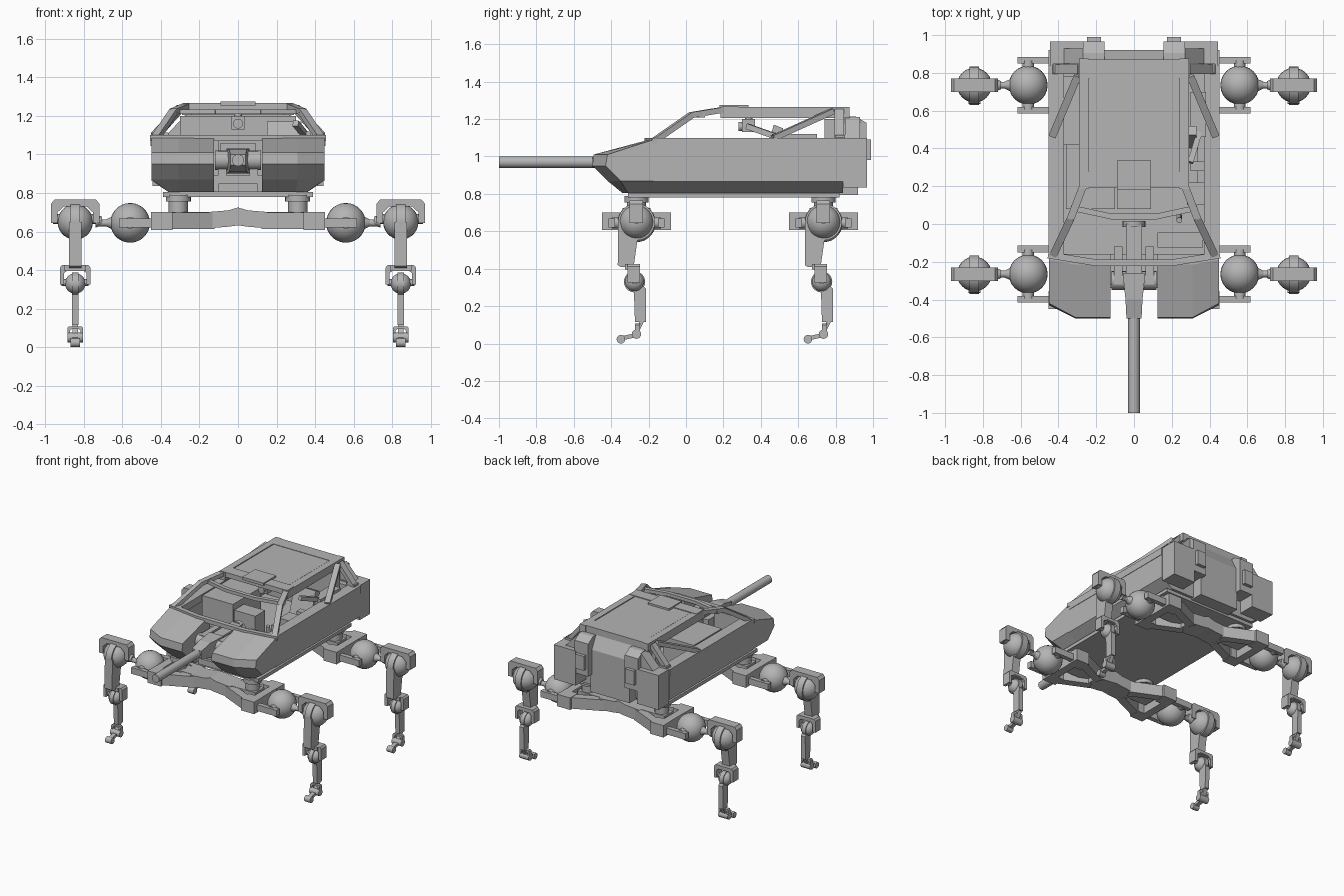
import bpy, bmesh, math
from mathutils import Vector

if "Cube" in bpy.data.objects:
    bpy.data.objects.remove(bpy.data.objects["Cube"])

mat = bpy.data.materials.new("plain grey")
mat.diffuse_color = (0.46, 0.46, 0.46, 1)
mat.use_nodes = True
mat.node_tree.nodes["Principled BSDF"].inputs["Base Color"].default_value = mat.diffuse_color

def finish(name, bm, smooth=False):
    bmesh.ops.recalc_face_normals(bm, faces=bm.faces[:])
    me = bpy.data.meshes.new(name)
    bm.to_mesh(me)
    bm.free()
    if smooth:
        me.shade_smooth()
        me.set_sharp_from_angle(angle=math.radians(35))
    me.materials.append(mat)
    ob = bpy.data.objects.new(name, me)
    bpy.context.collection.objects.link(ob)
    return ob

def loft(name, rings):
    bm = bmesh.new()
    vs = [[bm.verts.new(p) for p in r] for r in rings]
    n = len(vs[0])
    for a, b in zip(vs, vs[1:]):
        for i in range(n):
            bm.faces.new((a[i], a[(i + 1) % n], b[(i + 1) % n], b[i]))
    bm.faces.new(vs[0][::-1])
    bm.faces.new(vs[-1])
    return finish(name, bm)

def prism(name, pts, axis, a, b):
    put = {'x': lambda u, v, w: (w, u, v), 'y': lambda u, v, w: (u, w, v), 'z': lambda u, v, w: (u, v, w)}[axis]
    return loft(name, [[put(u, v, w) for u, v in pts] for w in (a, b)])

def box(name, x0, x1, y0, y1, z0, z1):
    return prism(name, [(x0, y0), (x1, y0), (x1, y1), (x0, y1)], 'z', z0, z1)

def beam(name, pts, w, h):
    # rectangular bars along a path
    for p, q in zip(pts, pts[1:]):
        p, q = Vector(p), Vector(q)
        d = (q - p).normalized()
        s = d.cross(Vector((0, 0, 1))).normalized()
        u = s.cross(d)
        corners = [s * w / 2 + u * h / 2, -s * w / 2 + u * h / 2, -s * w / 2 - u * h / 2, s * w / 2 - u * h / 2]
        loft(name, [[e + c for c in corners] for e in (p - d * 0.005, q + d * 0.005)])

def rod(name, p, q, r, r2=None, n=24):
    p, q = Vector(p), Vector(q)
    bm = bmesh.new()
    bmesh.ops.create_cone(bm, cap_ends=True, segments=n, radius1=r, radius2=r if r2 is None else r2, depth=(q - p).length)
    bm.transform((q - p).to_track_quat('Z', 'Y').to_matrix().to_4x4())
    bmesh.ops.translate(bm, verts=bm.verts[:], vec=(p + q) / 2)
    return finish(name, bm, True)

def ball(name, c, r):
    bm = bmesh.new()
    bmesh.ops.create_uvsphere(bm, u_segments=24, v_segments=14, radius=r)
    bmesh.ops.translate(bm, verts=bm.verts[:], vec=c)
    return finish(name, bm, True)

def arch(name, cx, w, t, z0, z1, y, hy):
    # inverted U bracket seen from the front
    o = [(w, z0), (w, z1 - t * .6), (w - t * .5, z1)]
    i = [(w - t, z0), (w - t, z1 - t * 1.9), (w - t * 2, z1 - t)]
    pts = o + [(-a, b) for a, b in o[::-1]] + [(-a, b) for a, b in i] + i[::-1]
    prism(name, [(cx + a, b) for a, b in pts], 'y', y - hy, y + hy)

# hull tub, open at the top
half = [(.36, .805), (.45, .865), (.45, 1.095), (.385, 1.095), (.385, .88)]
prism("hull_tub", half + [(-x, z) for x, z in half[::-1]], 'y', -.17, .84)
box("hull_rear_wall", -.385, .385, .8, .84, .86, 1.095)
box("belly_plate", -.39, .39, -.31, .82, .78, .806)
box("slot_floor", -.126, .126, -.32, -.16, .805, .89)
box("slot_step", -.1, .1, -.34, -.32, .805, .85)

for s in (-1, 1):
    # faceted front cheeks
    rows = [(.805, -.34, .30, .36, -.31), (.87, -.42, .31, .45, -.35), (.95, -.5, .31, .45, -.43),
            (1.01, -.495, .31, .45, -.42), (1.085, -.215, .31, .45, -.19)]
    loft("front_cheek", [[(s * .125, y, z), (s * xa, y, z), (s * xb, yb, z), (s * xb, -.16, z), (s * .125, -.16, z)]
                         for z, y, xa, xb, yb in rows])
    # side rails and window frame pillars
    box("side_rail", s * .37, s * .453, -.16, .84, 1.045, 1.1)
    beam("front_pillar", [(s * .425, -.16, 1.09), (s * .335, .03, 1.222), (s * .27, .2, 1.25)], .04, .03)
    beam("rear_strut", [(s * .43, .47, 1.1), (s * .30, .78, 1.24)], .04, .03)
    beam("rear_pillar", [(s * .42, .82, 1.09), (s * .29, .82, 1.24)], .05, .03)
    beam("roof_side_rail", [(s * .265, .19, 1.235), (s * .265, .87, 1.235)], .05, .06)
    # rear stowage
    box("rear_bin", s * .26, s * .445, .84, .967, .835, 1.1)
    prism("rear_column", [(.8, .93), (.965, .93), (.965, 1.18), (.905, 1.215), (.8, 1.215)], 'x', s * .155, s * .27)
    box("rear_latch", s * .175, s * .25, .965, .99, .98, 1.09)
    prism("rear_gusset", [(s * .27, 1.09), (s * .38, 1.09), (s * .27, 1.21)], 'y', .85, .93)
    box("rear_hinge", s * .36, s * .43, .8, .85, 1.09, 1.115)
    # gun cradle cheeks
    box("gun_cradle", s * .06, s * .105, -.32, -.12, .88, 1.02)
    rod("gun_trunnion", (s * .04, -.3, .97), (s * .12, -.3, .97), .05)

prism("rear_centre", [(.8, .795), (.92, .795), (.92, 1.12), (.87, 1.215), (.8, 1.215)], 'x', -.165, .165)

# windscreen bars
beam("windscreen_sill", [(-.45, -.165, 1.085), (-.2, -.205, 1.085), (.2, -.205, 1.085), (.45, -.165, 1.085)], .035, .03)
beam("windscreen_top_bar", [(-.33, .085, 1.222), (-.12, .04, 1.222), (.12, .04, 1.222), (.33, .085, 1.222)], .03, .025)

# roof
box("roof_panel", -.25, .25, .25, .86, 1.225, 1.255)
box("roof_inset", -.235, .235, .28, .77, 1.255, 1.262)
box("roof_front_beam", -.285, .285, .19, .28, 1.23, 1.268)
box("roof_rear_beam", -.29, .29, .77, .87, 1.205, 1.265)
box("roof_hatch_lip", -.09, .09, .18, .335, 1.255, 1.276)
box("periscope", -.035, .035, .3, .37, 1.13, 1.2)
rod("periscope_stem", (0, .335, 1.19), (0, .335, 1.24), .02)
rod("periscope_lens", (0, .28, 1.16), (0, .3, 1.16), .025)

# gun
rod("gun_barrel", (0, -1, .97), (0, -.45, .97), .031)
loft("gun_mantlet", [[(sx * w, y, z) for sx, z in ((-1, a), (1, a), (1, b), (-1, b))]
                     for y, w, a, b in ((-.5, .04, .945, 1.0), (-.4, .045, .91, 1.025), (-.26, .06, .9, 1.03))])
box("gun_body", -.043, .043, -.27, .0, .92, 1.02)
rod("gun_collar", (0, -.015, .97), (0, .015, .97), .06)
box("gun_breech", -.09, .09, .08, .2, .89, 1.06)

# cabin fittings
box("ammunition_box", -.36, -.1, .08, .42, .87, 1.1)
box("left_console", -.385, -.29, .42, .78, .87, 1.03)
box("dashboard", .125, .365, -.125, -.045, .88, 1.03)
box("seat_base", .14, .34, .2, .42, .87, .96)
prism("seat_back", [(.4, .95), (.46, .95), (.52, 1.15), (.47, 1.17)], 'x', .15, .33)
box("seat_arm", .3, .37, .28, .33, .88, 1.08)
box("control_panel", .28, .37, .1, .22, .88, 1.09)
rod("control_stick", (.24, .04, .88), (.24, .02, 1.05), .015)
box("radio", .3, .38, .46, .7, .9, 1.12)
beam("seat_brace", [(.3, .33, 1.16), (.35, .5, 1.1)], .03, .03)
box("cabin_bulkhead", -.3, .3, .74, .8, .87, 1.2)

for y in (-.265, .735):
    # leg carrier under the hull
    top = [(-.36, .70), (-.17, .70), (-.05, .71), (0, .725), (.05, .71), (.17, .70), (.36, .70)]
    mid = [(x, z) for x, z in top if abs(x) < .3]
    under = [(.17, .615), (.05, .625), (0, .632), (-.05, .625), (-.17, .615)]
    prism("leg_carrier", mid + under, 'y', y - .075, y + .075)
    for s in (-1, 1):
        for f in (-1, 1):
            beam("carrier_fork", [(s * .14, y + f * .045, .655), (s * .37, y + f * .15, .655)], .06, .085)
            box("fork_end", s * .34, s * .452, y + f * .09, y + f * .185, .608, .70)
            box("fork_arm", s * .44, s * .617, y + f * .115, y + f * .15, .62, .668)
        box("fork_bridge", s * .39, s * .45, y - .1, y + .1, .608, .70)
        box("carrier_pad", s * .15, s * .37, y - .055, y + .055, .65, .70)
        rod("carrier_pivot", (s * .31, y, .69), (s * .31, y, .79), .05)
        rod("pivot_flange", (s * .31, y, .755), (s * .31, y, .79), .065)

        # hip
        ball("hip_ball", (s * .56, y, .645), .103)
        rod("hip_pin", (s * .56, y - .13, .645), (s * .56, y + .13, .645), .03)
        rod("hip_link", (s * .64, y, .645), (s * .74, y, .645), .018)
        rod("hip_link_flare", (s * .65, y, .645), (s * .685, y, .645), .035, .018)
        rod("hip_link_collar", (s * .705, y, .655), (s * .74, y, .655), .022, .035)

        # upper leg
        X = s * .845
        arch("shoulder_bracket", X, .125, .034, .645, .765, y, .036)
        rod("shoulder_pin", (X - .115, y, .665), (X + .115, y, .665), .025)
        ball("shoulder_ball", (X, y, .65), .092)
        rod("shoulder_band", (X - .025, y, .65), (X + .025, y, .65), .099)
        prism("thigh", [(y - .098, .65), (y - .1, .42), (y - .085, .41), (y - .015, .41), (y + .005, .55), (y + .04, .6)],
              'x', X - .032, X + .032)

        # knee and shin
        arch("knee_bracket", X, .08, .022, .325, .425, y - .015, .033)
        box("knee_bracket_top", X - .055, X + .055, y - .06, y + .015, .395, .425)
        ball("knee_ball", (X, y - .01, .33), .053)
        rod("knee_pin", (X - .07, y - .01, .335), (X + .07, y - .01, .335), .018)
        rod("knee_band", (X - .016, y - .01, .33), (X + .016, y - .01, .33), .057)
        prism("shin", [(y - .015, .33), (y + .045, .30), (y + .052, .29), (y + .05, .115), (y - .008, .115)],
              'x', X - .018, X + .018)

        # ankle and foot
        arch("ankle_bracket", X, .04, .012, .045, .107, y + .005, .014)
        beam("ankle_link", [(X, y + .03, .12), (X, y - .002, .055)], .03, .02)
        rod("ankle_joint", (X - .04, y, .05), (X + .04, y, .05), .025, n=16)
        beam("foot_link", [(X, y, .045), (X, y - .08, .028)], .03, .022)
        rod("foot_roller", (X - .025, y - .083, .023), (X + .025, y - .083, .023), .023, n=16)
